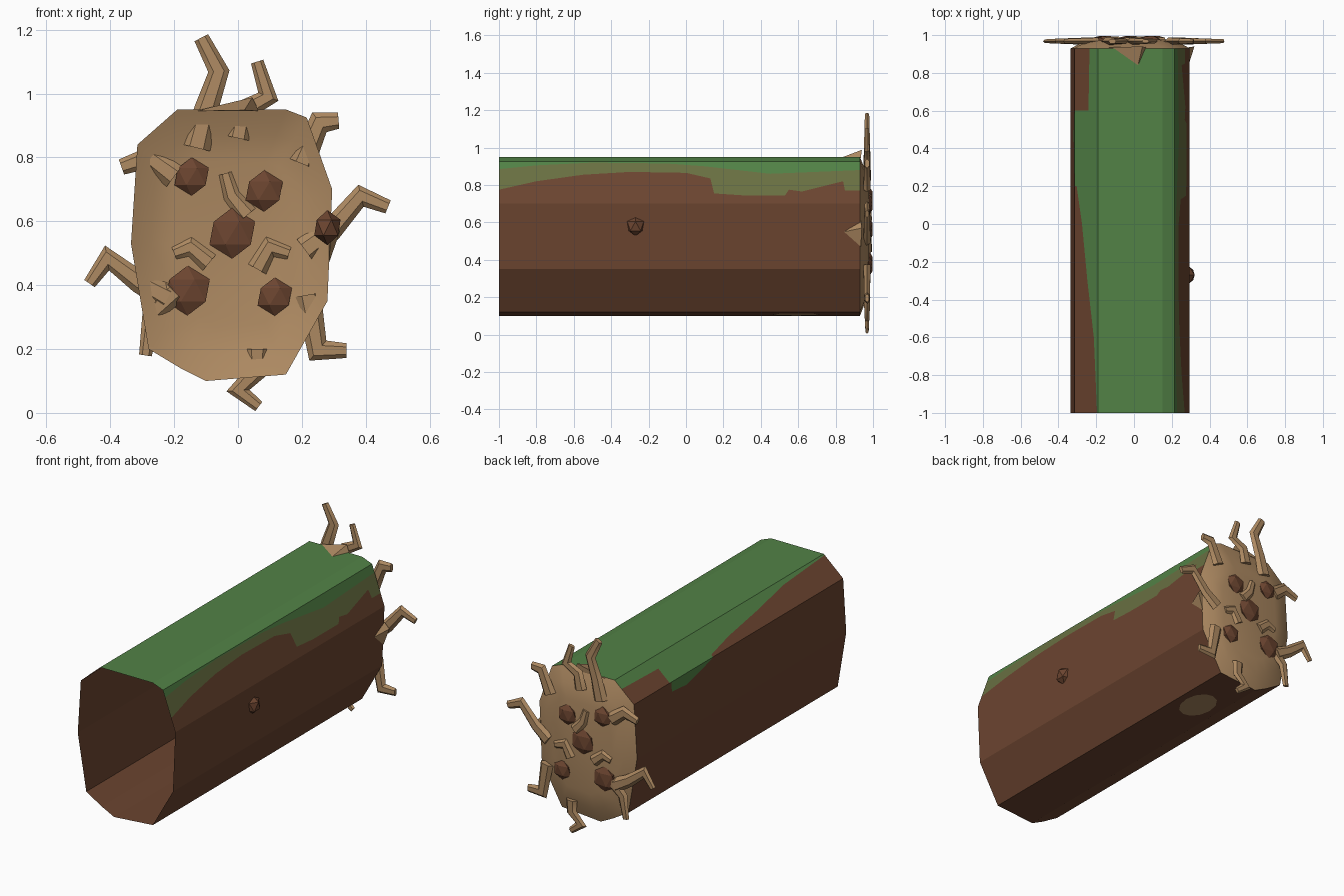
import bpy, bmesh, math
from mathutils import Vector

if "Cube" in bpy.data.objects:
    bpy.data.objects.remove(bpy.data.objects["Cube"])


def material(name, r, g, b):
    def lin(c):
        c /= 255
        return c / 12.92 if c < 0.04 else ((c + 0.055) / 1.055) ** 2.4
    m = bpy.data.materials.new(name)
    m.diffuse_color = (lin(r), lin(g), lin(b), 1)
    m.use_nodes = True
    m.node_tree.nodes["Principled BSDF"].inputs["Base Color"].default_value = m.diffuse_color
    return m


BARK = material("bark brown", 108, 69, 48)
MOSS = material("moss green", 82, 130, 70)
OLIVE = material("thin moss olive", 105, 112, 66)
WOOD = material("root tan", 174, 138, 98)


def make(name, verts, faces, mats, idx=None, smooth=None, fix=False):
    me = bpy.data.meshes.new(name)
    me.from_pydata(verts, [], faces)
    for m in mats:
        me.materials.append(m)
    if idx:
        me.polygons.foreach_set("material_index", idx)
    if fix:
        bm = bmesh.new()
        bm.from_mesh(me)
        bmesh.ops.recalc_face_normals(bm, faces=bm.faces)
        bm.to_mesh(me)
        bm.free()
    ob = bpy.data.objects.new(name, me)
    bpy.context.collection.objects.link(ob)
    if smooth:
        bpy.ops.object.select_all(action='DESELECT')
        ob.select_set(True)
        bpy.context.view_layer.objects.active = ob
        bpy.ops.object.shade_smooth_by_angle(angle=math.radians(smooth))
    return ob


def interp(table, y):
    for (a, u), (b, v) in zip(table, table[1:]):
        if y <= b:
            return u + (v - u) * (y - a) / (b - a)
    return table[-1][1]


def skin(rings):
    # quads between closed rings, facing outward
    n = len(rings[0])
    faces = []
    for r in range(len(rings) - 1):
        for i in range(n):
            j = (i + 1) % n
            faces.append((r * n + i, (r + 1) * n + i, (r + 1) * n + j, r * n + j))
    return faces


# Cross-section (x, z) of the log, and lower edges of the moss along y
PROFILE = [(-.10, .10), (.15, .12), (.28, .35), (.295, .70), (.215, .925), (.15, .95),
           (-.19, .95), (-.315, .84), (-.335, .53), (-.28, .20), (-.18, .14)]
THIN_R = [(-1, .775), (-.8, .82), (-.55, .855), (-.3, .87), (0, .865), (.13, .835), (.15, .755),
          (.3, .745), (.53, .745), (.55, .775), (.62, .765), (.84, .82), (.85, .77), (.93, .77)]
THICK_R = [(-1, .885), (-.8, .905), (-.5, .92), (-.1, .915), (.1, .90), (.45, .86), (.93, .88)]
EDGE_L = [(-1, .945), (-.6, .93), (-.3, .90), (0, .875), (.2, .85), (.3, .81), (.45, .775),
          (.585, .785), (.60, .905), (.93, .91)]

# Hollow log: each ring gets extra points exactly on the moss edges
ys = sorted({y for t in (THIN_R, THICK_R, EDGE_L) for y, _ in t})


def on_segment(i, z):
    (x0, z0), (x1, z1) = PROFILE[i], PROFILE[i + 1]
    return (x0 + (x1 - x0) * (z - z0) / (z1 - z0), z)


rings = []
for y in ys:
    e = interp(EDGE_L, y)
    ring = (PROFILE[:4] + [on_segment(3, interp(THIN_R, y)), on_segment(3, interp(THICK_R, y))]
            + PROFILE[4:7] + [on_segment(6, max(e, .842)), PROFILE[7],
                              on_segment(7, min(e, .838))] + PROFILE[8:])
    rings.append([(x, y, z) for x, z in ring])
verts = [v for r in rings for v in r]
faces = skin(rings)
idx = []
for f in faces:
    c = sum((Vector(verts[i]) for i in f), Vector()) / 4
    mean = lambda t: sum(interp(t, verts[i][1]) for i in f) / 4
    if c.x > 0:
        idx.append(1 if c.z > mean(THICK_R) else 2 if c.z > mean(THIN_R) else 0)
    else:
        idx.append(1 if c.z > mean(EDGE_L) else 0)
make("hollow_log", verts, faces, [BARK, MOSS, OLIVE], idx)

# Root plate: shallow dome closing the back end
CX, CZ = -.01, .53
rings = [[(CX + (x - CX) * s, y, CZ + (z - CZ) * s) for x, z in PROFILE]
         for s, y in ((1, .93), (.97, .935), (.81, .962), (.61, .978))]
n = len(PROFILE)
make("root_plate", [v for r in rings for v in r],
     skin(rings) + [tuple(reversed(range(3 * n, 4 * n)))], [WOOD], smooth=50)


# Bent roots lying in the plane of the plate
def root(name, path, r0, r1, y=.968):
    pts = [Vector(p) for p in path]
    vs, k, m = [], 6, len(path)
    for i, p in enumerate(pts):
        a = (p - pts[i - 1]).normalized() if i else None
        b = (pts[i + 1] - p).normalized() if i < m - 1 else None
        t = ((a or b) + (b or a)).normalized()
        miter = 1 / max(.6, t.dot(a or b))
        r = r0 + (r1 - r0) * i / (m - 1)
        for j in range(k):
            w = math.tau * j / k
            q = p + Vector((-t.y, t.x)) * math.cos(w) * r * miter
            vs.append((q.x, y + math.sin(w) * r * .55, q.y))
    fs = [(i * k + j, i * k + (j + 1) % k, (i + 1) * k + (j + 1) % k, (i + 1) * k + j)
          for i in range(m - 1) for j in range(k)]
    fs += [tuple(range(k)), tuple(range((m - 1) * k, m * k))]
    make(name, vs, fs, [WOOD], smooth=40, fix=True)


ROOTS = [
    ([(-.13, .83), (-.10, .95), (-.06, 1.07), (-.115, 1.175)], .044, .024),
    ([(.00, .86), (.02, .95), (.095, .99), (.06, 1.10)], .038, .020),
    ([(.20, .78), (.255, .91), (.315, .915)], .04, .025),
    ([(.21, .51), (.29, .57), (.385, .68), (.47, .645)], .042, .022),
    ([(.22, .37), (.25, .195), (.34, .195)], .04, .023),
    ([(.06, .20), (.06, .13), (.00, .07), (.065, .02)], .036, .018),
    ([(-.20, .38), (-.27, .31), (-.29, .18)], .04, .020),
    ([(-.22, .36), (-.31, .41), (-.41, .485), (-.465, .405)], .042, .020),
    ([(-.20, .74), (-.28, .80), (-.365, .77)], .04, .025),
]
for i, (path, a, b) in enumerate(ROOTS):
    root(f"root_{i + 1}", path, a, b)
STUBS = [[(-.09, .47), (-.15, .52), (-.20, .50)], [(.03, .62), (-.02, .68), (-.04, .75)],
         [(.06, .45), (.10, .52), (.16, .50)]]
for i, path in enumerate(STUBS):
    root(f"inner_root_{i + 1}", path, .032, .02, y=.978)


# Faceted knots on the plate and one on the right side of the log
def knot(name, loc, size):
    bm = bmesh.new()
    bmesh.ops.create_icosphere(bm, subdivisions=1, radius=1)
    vs = [tuple(l + s * c for l, s, c in zip(loc, size, v.co)) for v in bm.verts]
    fs = [tuple(v.index for v in f.verts) for f in bm.faces]
    bm.free()
    make(name, vs, fs, [BARK])


for i, (x, z, r) in enumerate([(.082, .695, .065), (-.145, .74, .06), (-.018, .563, .08),
                               (.115, .364, .06), (-.158, .383, .078)]):
    knot(f"plate_knot_{i + 1}", (x, .974, z), (r, .026, r))
knot("side_knot", (.28, -.27, .58), (.046, .052, .055))

# Pointed root flares overlapping the end of the bark
SPIKE = [(0, 1, 2), (0, 1, 3), (1, 2, 3), (2, 0, 3)]
make("top_flare", [(-.135, .935, .945), (.065, .935, .945), (.02, .835, .948), (.045, .94, .988)],
     SPIKE, [WOOD], fix=True)
make("side_flare", [(.285, .935, .47), (.285, .935, .61), (.29, .845, .55), (.32, .94, .57)],
     SPIKE, [WOOD], fix=True)

# Bare patch on the underside
patch = []
for j in range(12):
    w = math.tau * j / 12
    x = .03 + .085 * math.cos(w)
    patch.append((x, .59 + .13 * math.sin(w), .105 + .08 * x))
make("bare_patch", patch, [tuple(reversed(range(12)))], [WOOD])
